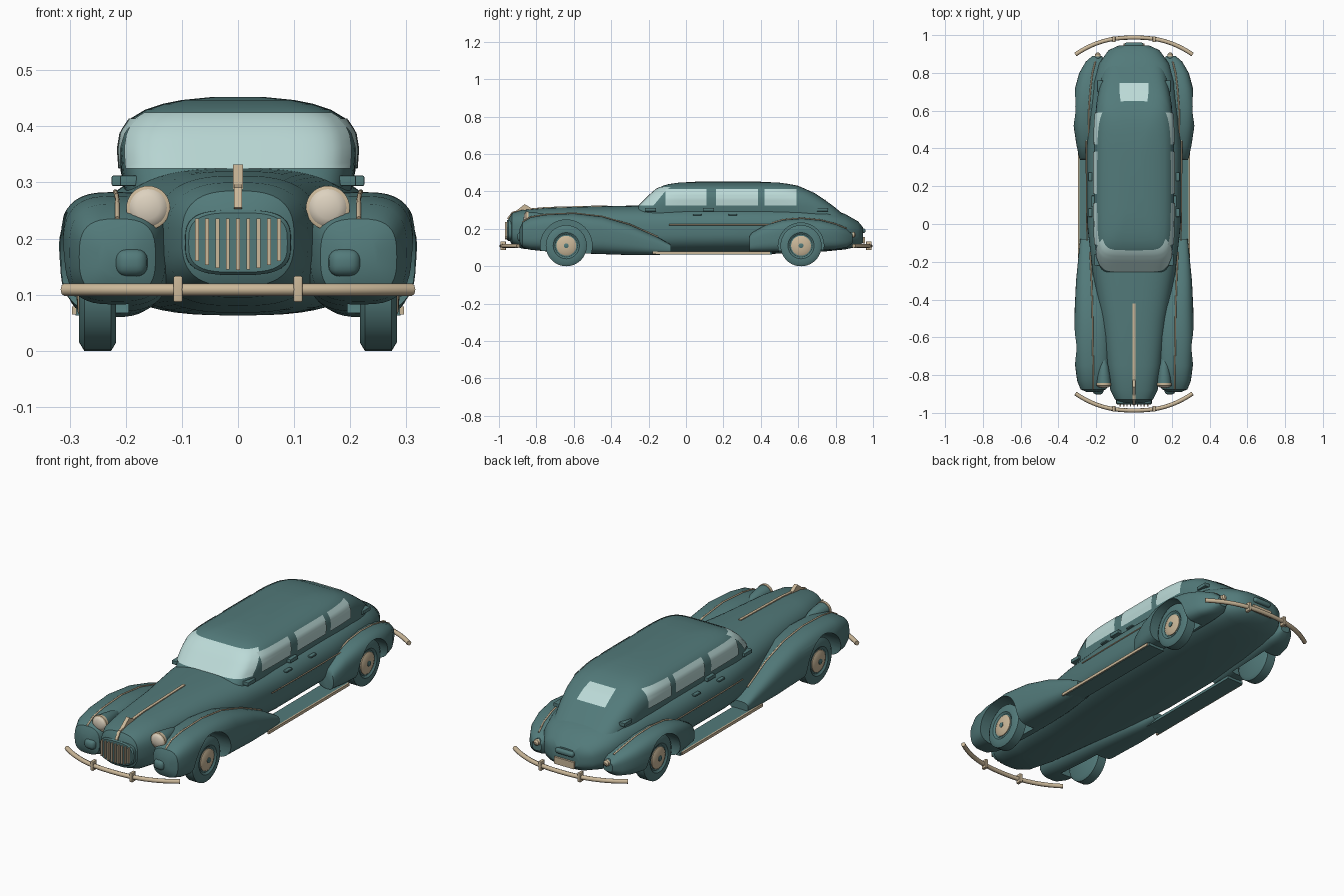
import bpy, bmesh, math
from mathutils import Matrix, Vector

cube = bpy.data.objects.get("Cube")
if cube:
    bpy.data.objects.remove(cube)


def material(name, r, g, b):
    m = bpy.data.materials.new(name)
    m.use_nodes = True
    m.diffuse_color = (r, g, b, 1)
    m.node_tree.nodes["Principled BSDF"].inputs["Base Color"].default_value = (r, g, b, 1)
    return m


TEAL = material("teal_paint", .085, .195, .195)
TAN = material("tan_trim", .60, .48, .32)
GLASS = material("pale_glass", .50, .70, .68)
CREAM = material("cream_lens", .72, .64, .52)


def finish(ob, mat, angle=35):
    ob.data.materials.clear()
    ob.data.materials.append(mat)
    bpy.ops.object.select_all(action='DESELECT')
    ob.select_set(True)
    bpy.context.view_layer.objects.active = ob
    for mod in list(ob.modifiers):
        bpy.ops.object.modifier_apply(modifier=mod.name)
    bpy.ops.object.shade_smooth_by_angle(angle=math.radians(angle))
    return ob


def new_object(name, bm):
    bmesh.ops.recalc_face_normals(bm, faces=bm.faces)
    me = bpy.data.meshes.new(name)
    bm.to_mesh(me)
    bm.free()
    ob = bpy.data.objects.new(name, me)
    bpy.context.collection.objects.link(ob)
    return ob


def skin(rings):
    """Closed rings of points joined into a capped tube."""
    bm = bmesh.new()
    rows = [[bm.verts.new(p) for p in ring] for ring in rings]
    n = len(rows[0])
    for a, b in zip(rows, rows[1:]):
        for i in range(n):
            j = (i + 1) % n
            bm.faces.new((a[i], a[j], b[j], b[i]))
    bm.faces.new(rows[0])
    bm.faces.new(rows[-1])
    return bm


def power(v, n):
    return math.copysign(abs(v) ** (2 / n), v)


def loft(name, stations, n, side=1, seg=40):
    """Superellipse sections given as (y, x centre, half width, bottom, top)."""
    rings = []
    for y, xc, hw, lo, hi in stations:
        ring = []
        for i in range(seg):
            a = math.tau * i / seg
            ring.append((side * xc + hw * power(math.cos(a), n), y,
                         (lo + hi) / 2 + (hi - lo) / 2 * power(math.sin(a), n)))
        rings.append(ring)
    return new_object(name, skin(rings))


def lathe(name, profile, loc, axis, mat, seg=32):
    rot = Vector(axis).to_track_quat('Z', 'Y').to_matrix().to_4x4()
    rings = [[(r * math.cos(math.tau * i / seg), r * math.sin(math.tau * i / seg), h)
              for i in range(seg)] for h, r in profile]
    bm = skin(rings)
    bmesh.ops.transform(bm, matrix=Matrix.Translation(loc) @ rot, verts=bm.verts)
    return finish(new_object(name, bm), mat)


def box(name, loc, size, mat, bevel=0):
    bm = bmesh.new()
    bmesh.ops.create_cube(bm, size=1)
    for v in bm.verts:
        v.co = Vector([c * s + o for c, s, o in zip(v.co, size, loc)])
    ob = new_object(name, bm)
    if bevel:
        mod = ob.modifiers.new("bevel", 'BEVEL')
        mod.width, mod.segments = bevel, 4
    return finish(ob, mat)


def tube(name, points, radius, mat):
    cu = bpy.data.curves.new(name, 'CURVE')
    cu.dimensions = '3D'
    cu.bevel_depth, cu.bevel_resolution, cu.use_fill_caps = radius, 2, True
    sp = cu.splines.new('POLY')
    sp.points.add(len(points) - 1)
    for p, co in zip(sp.points, points):
        p.co = (*co, 1)
    ob = bpy.data.objects.new(name, cu)
    bpy.context.collection.objects.link(ob)
    bpy.ops.object.select_all(action='DESELECT')
    ob.select_set(True)
    bpy.context.view_layer.objects.active = ob
    bpy.ops.object.convert(target='MESH')
    return finish(bpy.context.object, mat, 50)


def prism(name, outline, half, mat):
    """Side outline in (y, z), extruded across x."""
    return finish(new_object(name, skin([[(x, y, z) for y, z in outline] for x in (-half, half)])), mat)


def cut_arch(ob, side, y, radius):
    bm = bmesh.new()
    bmesh.ops.create_cone(bm, cap_ends=True, segments=48, radius1=radius, radius2=radius, depth=.2,
                          matrix=Matrix.Translation((side * .295, y, .11)) @ Matrix.Rotation(math.pi / 2, 4, 'Y'))
    cutter = new_object("arch_cutter", bm)
    mod = ob.modifiers.new("arch", 'BOOLEAN')
    mod.operation, mod.solver, mod.object = 'DIFFERENCE', 'EXACT', cutter
    finish(ob, TEAL)
    bpy.data.objects.remove(cutter)


# Main hull: hood, doors and tail in one loft
hull = [(-.95, .06, .15, .25), (-.93, .10, .115, .285), (-.88, .125, .095, .30), (-.75, .148, .08, .312),
        (-.5, .175, .068, .32), (-.25, .22, .063, .325), (0, .248, .063, .328), (.4, .25, .065, .328),
        (.6, .235, .07, .326), (.75, .215, .08, .312), (.85, .185, .09, .28), (.92, .135, .105, .24),
        (.945, .08, .125, .21)]
body = loft("body", [(y, 0, w, lo, hi) for y, w, lo, hi in hull], 2.8, seg=56)

# Cabin: stacked plan outlines (z, front y, back y, half width)
cabin = [(.27, -.29, .85, .20), (.32, -.255, .79, .209), (.36, -.215, .735, .212), (.39, -.185, .69, .207),
         (.415, -.155, .635, .19), (.43, -.125, .60, .165), (.44, -.09, .55, .135), (.447, -.04, .50, .10),
         (.452, .05, .40, .05)]
MID, FRONT_N, BACK_N = .2, 6, 5


def cabin_at(z, grow=0):
    for a, b in zip(cabin, cabin[1:]):
        if z <= b[0]:
            t = (z - a[0]) / (b[0] - a[0])
            _, f, k, w = [p + (q - p) * t for p, q in zip(a, b)]
            return MID - f + grow, k - MID + grow, w + grow


rings = []
for z, *_ in cabin:
    f, k, w = cabin_at(z)
    ring = []
    for i in range(80):
        c, s = math.cos(math.tau * i / 80), math.sin(math.tau * i / 80)
        n = BACK_N if s > 0 else FRONT_N
        ring.append((w * power(c, n), MID + (k if s > 0 else f) * power(s, n), z))
    rings.append(ring)
finish(new_object("cabin", skin(rings)), TEAL, 50)


def glass(name, u0, u1, z0, z1, point, cols=24, rows=10):
    bm = bmesh.new()
    grid = [[bm.verts.new(point(u0 + (u1 - u0) * i / cols, z0 + (z1 - z0) * j / rows))
             for i in range(cols + 1)] for j in range(rows + 1)]
    for a, b in zip(grid, grid[1:]):
        for i in range(cols):
            bm.faces.new((a[i], a[i + 1], b[i + 1], b[i]))
    finish(new_object(name, bm), GLASS)


def end_point(back):
    def point(u, z):
        f, k, w = cabin_at(z, .004)
        n, length = (BACK_N, k) if back else (FRONT_N, -f)
        return u * w, MID + length * (1 - abs(u) ** n) ** (1 / n), z
    return point


def side_point(side):
    def point(y, z):
        f, k, w = cabin_at(z, .004)
        n, t = (BACK_N, (y - MID) / k) if y > MID else (FRONT_N, (MID - y) / f)
        return side * w * (1 - t ** n) ** (1 / n), y, z
    return point


glass("windshield", -.94, .94, .325, .425, end_point(False))
glass("rear_window", -.36, .36, .355, .41, end_point(True))

# Fender stations
front = [(-.89, .215, .035, .13, .20), (-.875, .215, .068, .10, .235), (-.83, .215, .086, .088, .262),
         (-.75, .216, .096, .08, .276), (-.6, .219, .10, .07, .283), (-.45, .22, .094, .065, .266),
         (-.3, .225, .082, .06, .222), (-.15, .232, .06, .06, .155), (-.08, .235, .05, .07, .115)]
rear = [(.34, .25, .035, .08, .16), (.35, .24, .05, .078, .178), (.42, .24, .065, .075, .218),
        (.52, .24, .08, .075, .248), (.62, .238, .086, .08, .256), (.72, .23, .082, .085, .246),
        (.8, .22, .07, .09, .225), (.86, .205, .05, .10, .20), (.89, .195, .025, .125, .17)]

for s, tag in ((1, "left"), (-1, "right")):
    for label, stations, wy, radius in (("front", front, -.64, .138), ("rear", rear, .615, .122)):
        fender = loft(f"{tag}_{label}_fender", stations, 3, s)
        cut_arch(fender, s, wy, radius)
        cut_arch(body, s, wy, radius)
        crest = [(s * x, y, hi + .001) for y, x, _, _, hi in stations[1:-1]]
        tube(f"{tag}_{label}_fender_trim", crest, .004, TAN)
        # Wheel, hubcap and centre cap
        hub = (s * .25, wy, .11)
        lathe(f"{tag}_{label}_tire", [(-.033, .095), (-.024, .11), (.024, .11), (.033, .095), (.033, .07),
                                      (.026, .06)], hub, (s, 0, 0), TEAL, 40)
        lathe(f"{tag}_{label}_hubcap", [(.02, .053), (.03, .053), (.036, .04), (.038, .012)], hub, (s, 0, 0), TAN)
        lathe(f"{tag}_{label}_hub_centre", [(.03, .013), (.041, .013), (.043, .008)], hub, (s, 0, 0), TEAL, 16)
    # Side windows
    for i, (a, b) in enumerate(((-.11, .11), (.16, .385), (.42, .59))):
        glass(f"{tag}_side_window_{i + 1}", a, b, .325, .414, side_point(s))
    # Running board and door fittings
    box(f"{tag}_running_board", (s * .245, .15, .07), (.09, .62, .014), TEAL)
    box(f"{tag}_running_board_trim", (s * .292, .135, .072), (.008, .63, .014), TAN)
    tube(f"{tag}_side_trim", [(s * .249, -.09, .222), (s * .252, .1, .222), (s * .253, .48, .222)], .003, TAN)
    for y in (.06, .25):
        box(f"{tag}_door_handle", (s * .232, y, .275), (.02, .045, .009), TEAL, .003)
    for y, x in ((-.19, .195), (.12, .21), (.73, .18)):
        box(f"{tag}_hinge_block", (s * x, y, .303), (.03, .06, .018), TEAL, .002)
    # Headlights and lower lamps
    lamp = (s * .16, -.85, .255)
    lathe(f"{tag}_headlight_shell", [(-.15, .006), (-.1, .024), (-.04, .034), (0, .037)], lamp, (0, -1, 0), TEAL)
    lathe(f"{tag}_headlight_rim", [(-.008, .039), (.006, .039), (.008, .035)], lamp, (0, -1, 0), TAN)
    lathe(f"{tag}_headlight_lens", [(.004, .036), (.011, .031), (.016, .02), (.018, .005)], lamp, (0, -1, 0), CREAM)
    box(f"{tag}_lower_lamp", (s * .19, -.88, .157), (.058, .045, .05), TEAL, .02)
    # Tail lights
    tail = (s * .192, .88, .168)
    lathe(f"{tag}_tail_light_shell", [(-.06, .008), (-.02, .014), (.01, .016)], tail, (0, 1, 0), TEAL, 20)
    lathe(f"{tag}_tail_light_lens", [(.008, .016), (.02, .014), (.027, .006)], tail, (0, 1, 0), TAN, 20)

finish(body, TEAL)

# Grille with upright bars
loft("grille_shell", [(-.92, 0, .095, .135, .252), (-.95, 0, .094, .135, .251), (-.956, 0, .088, .14, .246)], 3.2)
finish(bpy.data.objects["grille_shell"], TEAL)
for k in range(-4, 5):
    low = .144 + .001 * k * k
    box("grille_bar", (k * .0183, -.96, (low + .236) / 2), (.007, .014, .236 - low), TAN)

# Hood strip and ornament
prism("hood_strip", [(-.42, .326), (-.75, .317), (-.88, .305), (-.93, .291), (-.957, .255), (-.94, .25),
                     (-.9, .28), (-.42, .31)], .007, TAN)
prism("hood_ornament", [(-.93, .28), (-.862, .332), (-.81, .30)], .009, TAN)

# Bumpers with overriders
for d, tag in ((-1, "front"), (1, "rear")):
    xs = [.31 * i / 14 for i in range(-14, 15)]
    tube(f"{tag}_bumper", [(x, d * (.987 - .09 * abs(x / .31) ** 2.4), .109) for x in xs], .011, TAN)
    for s in (1, -1):
        box(f"{tag}_overrider", (s * .107, d * .978, .11), (.016, .03, .046), TAN, .003)

# Rear plate and its lamp
box("rear_plate", (0, .951, .14), (.11, .01, .034), TAN)
box("plate_lamp", (0, .935, .19), (.1, .05, .026), TEAL, .011)
